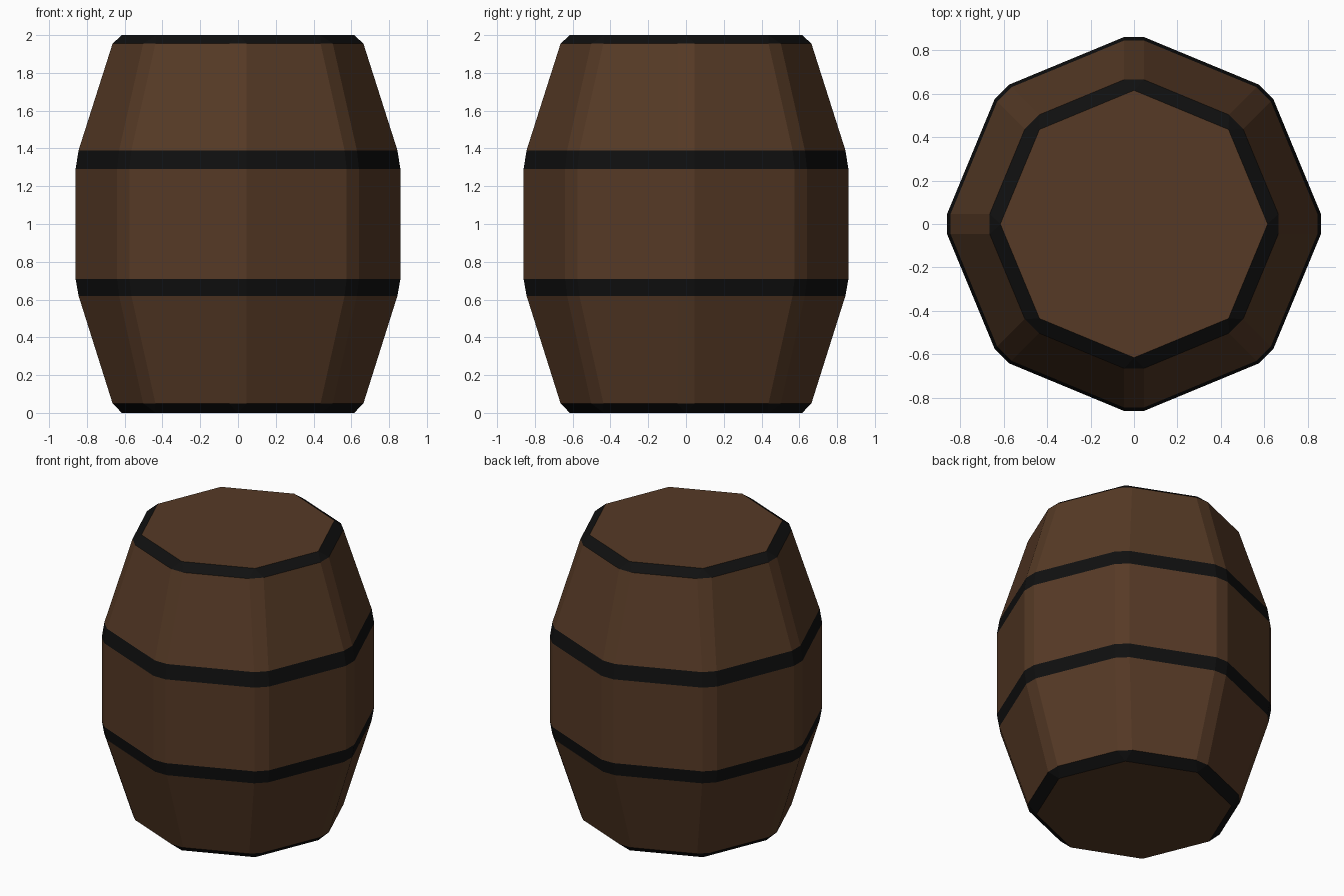
import bpy, bmesh, math

if "Cube" in bpy.data.objects:
    bpy.data.objects.remove(bpy.data.objects["Cube"])


def material(name, rgb):
    m = bpy.data.materials.new(name)
    m.diffuse_color = (*rgb, 1)
    m.use_nodes = True
    m.node_tree.nodes["Principled BSDF"].inputs["Base Color"].default_value = m.diffuse_color
    return m


wood = material("brown wood", (0.093, 0.042, 0.019))
iron = material("black iron", (0.005, 0.005, 0.005))

# Profile: (height, corner radius, half width of the corner chamfer)
PROFILE = [(0, 0.615, 0), (0.05, 0.664, 0.046), (0.62, 0.844, 0.046), (0.71, 0.86, 0.046),
           (1.29, 0.86, 0.046), (1.39, 0.844, 0.046), (1.955, 0.664, 0.046), (2, 0.615, 0)]
HOOPS = (0, 2, 4, 6)  # profile spans that are iron


def ring(bm, z, r, w):
    """Octagon with chamfered corners; w = 0 gives a plain octagon."""
    verts = []
    for k in range(8):
        c, s = math.cos(k * math.pi / 4), math.sin(k * math.pi / 4)
        for t in ((-w, w) if w else (0,)):
            verts.append(bm.verts.new((r * c - t * s, r * s + t * c, z)))
    return verts if w else [v for v in verts for _ in range(2)]


# Barrel body: stacked rings, hoops flush with the staves, closed lids
bm = bmesh.new()
rings = [ring(bm, *p) for p in PROFILE]
for i, (a, b) in enumerate(zip(rings, rings[1:])):
    for k in range(16):
        n = (k + 1) % 16
        corners = list(dict.fromkeys((a[k], a[n], b[n], b[k])))
        bm.faces.new(corners).material_index = int(i in HOOPS)
for lid in (rings[0], rings[-1]):
    bm.faces.new(list(dict.fromkeys(lid)))
bmesh.ops.recalc_face_normals(bm, faces=bm.faces)

mesh = bpy.data.meshes.new("barrel")
bm.to_mesh(mesh)
bm.free()
mesh.materials.append(wood)
mesh.materials.append(iron)
bpy.context.collection.objects.link(bpy.data.objects.new("barrel", mesh))
